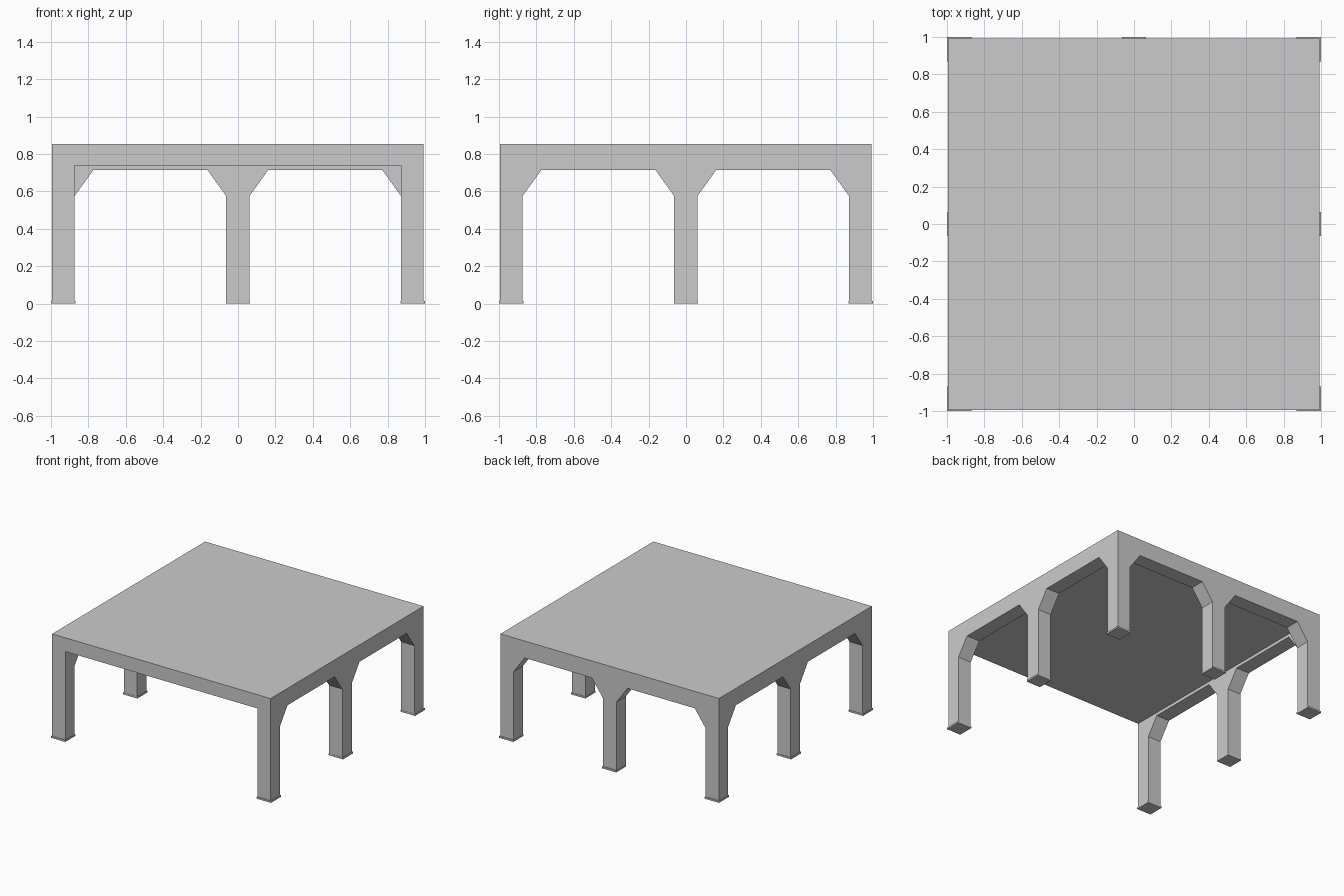
import bpy
import bmesh
from mathutils import Vector

if "Cube" in bpy.data.objects:
    bpy.data.objects.remove(bpy.data.objects["Cube"])

H = 0.993               # half width of the body
LEG = 0.12              # leg thickness
IN = H - LEG            # inner face of the corner legs
MID = 0.062             # half width of the middle legs
TOP, UNDER, BEAM, KNEE = 0.853, 0.74, 0.714, 0.575
BRACE = 0.1             # horizontal run of the braces
OFF = -0.001            # tiny offset of the body against its feet


def make_object(name, bm):
    bmesh.ops.recalc_face_normals(bm, faces=bm.faces)
    mesh = bpy.data.meshes.new(name)
    bm.to_mesh(mesh)
    bm.free()
    obj = bpy.data.objects.new(name, mesh)
    bpy.context.collection.objects.link(obj)
    return obj


def box(name, lo, hi):
    bm = bmesh.new()
    bmesh.ops.create_cube(bm, size=1)
    lo, hi = Vector(lo), Vector(hi)
    for v in bm.verts:
        v.co = (lo + hi) / 2 + v.co * (hi - lo)
    return make_object(name, bm)


def arch(name, half_profile, place, depth):
    """Mirror a half profile (u, z), then extrude it along depth."""
    points = half_profile + [(-u, z) for u, z in reversed(half_profile)]
    bm = bmesh.new()
    face = bm.faces.new([bm.verts.new(place(u, z)) for u, z in points])
    ext = bmesh.ops.extrude_face_region(bm, geom=[face])
    moved = [g for g in ext["geom"] if isinstance(g, bmesh.types.BMVert)]
    bmesh.ops.translate(bm, verts=moved, vec=depth)
    return make_object(name, bm)


# Table top
box("table_top", (-H + OFF, -H + OFF, UNDER), (H + OFF, H + OFF, TOP))

# Braced opening from the outer leg to the middle leg
opening = [(IN, KNEE), (IN - BRACE, BEAM), (MID + BRACE, BEAM), (MID, KNEE), (MID, 0)]

# Side frames carry the corner legs, the middle leg and the beam
side = [(H, UNDER), (H, 0), (IN, 0)] + opening
for name, x in (("left_frame", -H), ("right_frame", IN)):
    arch(name, side, lambda u, z: (x + OFF, u + OFF, z), (LEG, 0, 0))

# Back frame fits between the corner legs
arch("back_frame", [(IN, UNDER)] + opening,
     lambda u, z: (u + OFF, IN + OFF, z), (0, LEG, 0))

# Thin foot pads, none at the open front middle
F = 0.065
for x in (-1, 0, 1):
    for y in (-1, 0, 1):
        if x == 0 and y < 1:
            continue
        cx, cy = x * (1 - F), y * (1 - F)
        box("foot_pad", (cx - F, cy - F, 0), (cx + F, cy + F, 0.014))
